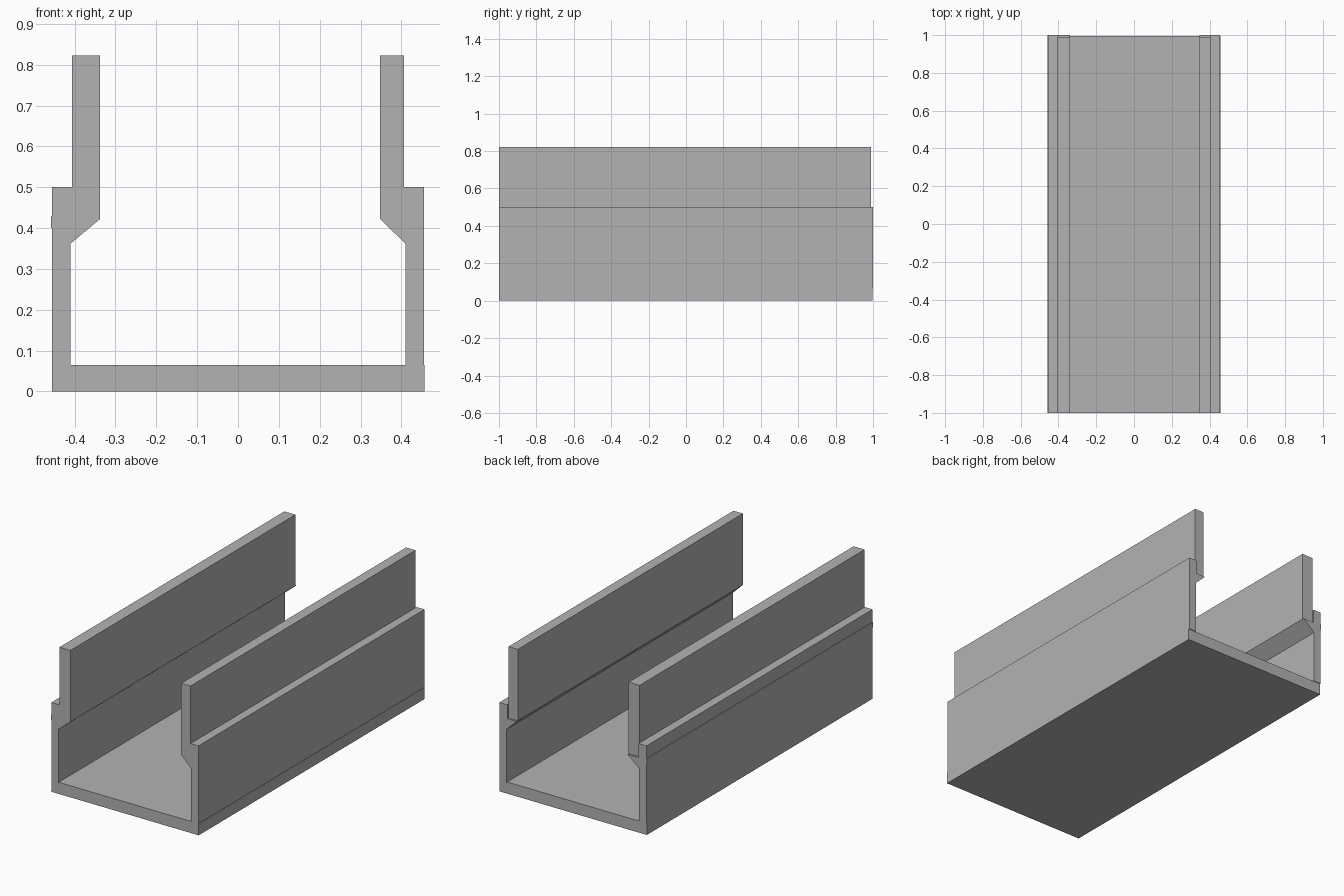
import bpy
import bmesh

cube = bpy.data.objects.get("Cube")
if cube:
    bpy.data.objects.remove(cube, do_unlink=True)

grey = bpy.data.materials.new("plain grey")
grey.use_nodes = True
colour = (0.45, 0.45, 0.45, 1)
grey.diffuse_color = colour
grey.node_tree.nodes["Principled BSDF"].inputs["Base Color"].default_value = colour


def extrude_profile(name, points, y_front, y_back):
    """Extrude an x-z outline along y."""
    bm = bmesh.new()
    face = bm.faces.new([bm.verts.new((x, y_front, z)) for x, z in points])
    result = bmesh.ops.extrude_face_region(bm, geom=[face])
    moved = [v for v in result["geom"] if isinstance(v, bmesh.types.BMVert)]
    bmesh.ops.translate(bm, verts=moved, vec=(0, y_back - y_front, 0))
    bmesh.ops.recalc_face_normals(bm, faces=bm.faces)
    mesh = bpy.data.meshes.new(name)
    bm.to_mesh(mesh)
    bm.free()
    mesh.materials.append(grey)
    obj = bpy.data.objects.new(name, mesh)
    bpy.context.collection.objects.link(obj)
    return obj


def box_outline(x0, x1, z0, z1):
    return [(x0, z0), (x1, z0), (x1, z1), (x0, z1)]


# Floor slab, a hair wider than the wall on the left
FLOOR = 0.065
extrude_profile("floor_slab", box_outline(-0.455, 0.457, 0, FLOOR), -1, 0.996)

# Side walls with a sloped bracket, each carrying an upright rail
for side, s, inner in (("left", 1, 0.348), ("right", -1, 0.338)):
    wall = [(0.455, FLOOR), (0.455, 0.5), (0.406, 0.5), (0.406, 0.422),
            (inner, 0.422), (0.41, 0.362), (0.41, FLOOR)]
    extrude_profile(side + "_wall", [(s * x, z) for x, z in wall], -1, 1)
    rail = box_outline(s * inner, s * 0.406, 0.422, 0.822)
    extrude_profile(side + "_rail", rail, -1, 0.99)

# Thin raised strip along the right wall
extrude_profile("right_wall_strip", box_outline(-0.458, -0.455, 0.4, 0.43), -1, 1)
